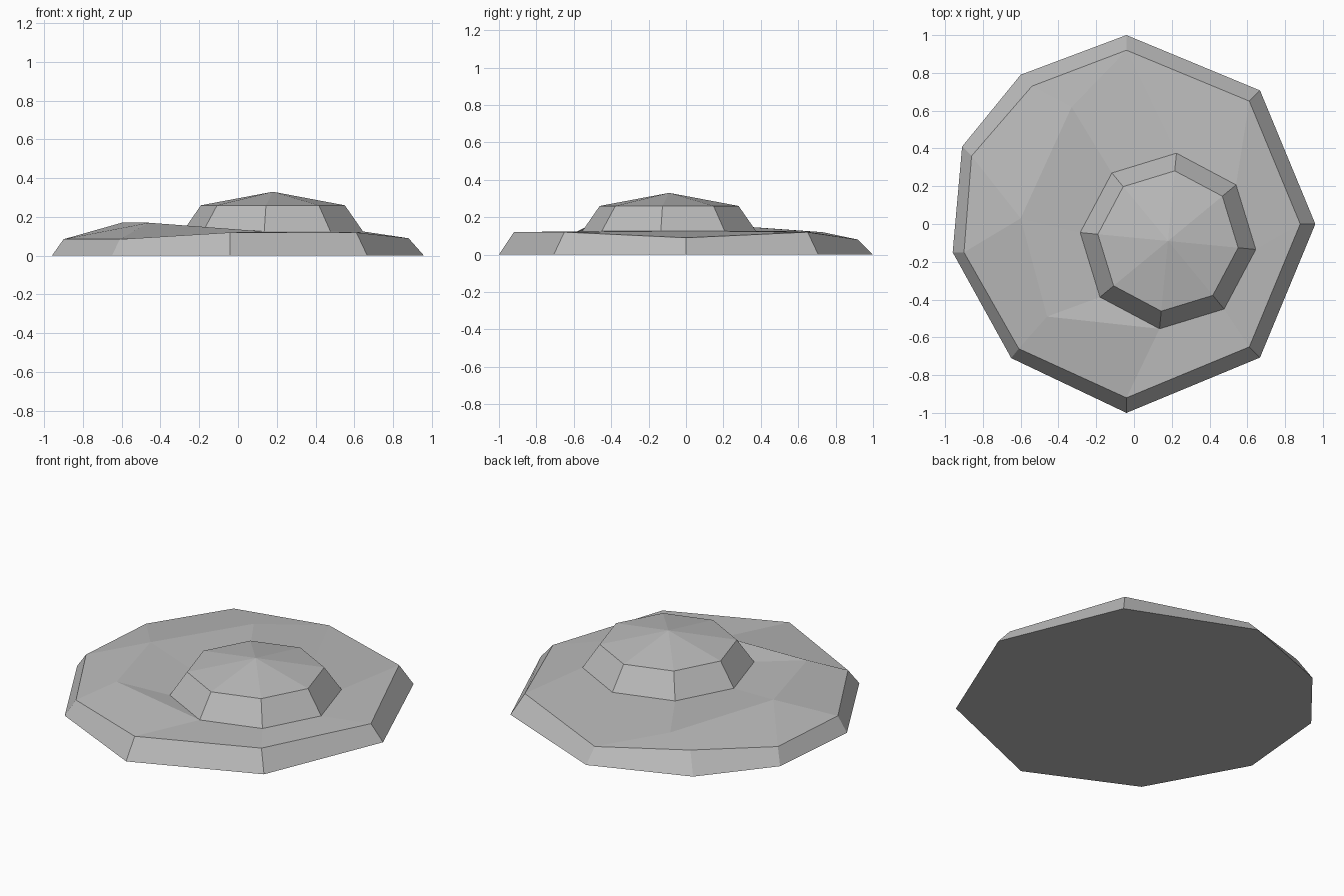
import bpy
from math import cos, sin, radians

if "Cube" in bpy.data.objects:
    bpy.data.objects.remove(bpy.data.objects["Cube"], do_unlink=True)

stone = bpy.data.materials.new("grey_stone")
stone.use_nodes = True
colour = (0.5, 0.5, 0.5, 1)
stone.diffuse_color = colour
stone.node_tree.nodes["Principled BSDF"].inputs["Base Color"].default_value = colour


def octagon(centre, radius, start, z, count=8):
    """Clockwise points of a regular octagon, seen from above."""
    x, y = centre
    angles = [radians(start - 45 * i) for i in range(count)]
    return [(x + radius * cos(a), y + radius * sin(a), z) for a in angles]


def build(name, verts, faces):
    mesh = bpy.data.meshes.new(name)
    mesh.from_pydata(verts, [], faces)
    mesh.materials.append(stone)
    mesh.validate()
    obj = bpy.data.objects.new(name, mesh)
    bpy.context.collection.objects.link(obj)
    return obj


def band(lower, upper, count):
    """Quads joining two clockwise rings given by their first index."""
    quads = []
    for i in range(count):
        j = (i + 1) % count
        quads.append((lower + j, lower + i, upper + i, upper + j))
    return quads


# Slab outline: regular on the right, weathered on the left
hub = (-0.04, 0)
foot = octagon(hub, 1, 90, 0, 5)
foot += [(-0.65, -0.71, 0), (-0.96, -0.15, 0), (-0.91, 0.41, 0), (-0.6, 0.79, 0)]
rim_heights = [0.08, 0.12, 0.09, 0.12, 0.12]
rim = [(x, y, z) for (x, y, _), z in zip(octagon(hub, 0.92, 90, 0, 5), rim_heights)]
rim += [(-0.61, -0.66, 0.085), (-0.9, -0.15, 0.085), (-0.86, 0.36, 0.085), (-0.54, 0.73, 0.12)]

# Raised ridge on the left, and the seat of the upper boulder
ridge = [(-0.46, -0.49, 0.17), (-0.6, 0.03, 0.17), (-0.33, 0.62, 0.127)]
crown = (0.18, -0.09)
seat = octagon(crown, 0.467, 84.5, 0.125)

n = len(foot)
r, m = n, 2 * n
s = m + len(ridge)
faces = [tuple(range(n))] + band(0, r, n)
# Gentle slopes between the rim and the seat
faces += band(r, s, n)[:4]
# Outer and inner flanks of the ridge
faces += [
    (r + 5, r + 4, s + 4, m), (r + 6, r + 5, m, m + 1), (r + 7, r + 6, m + 1),
    (r + 8, r + 7, m + 1, m + 2), (r, r + 8, m + 2), (r, m + 2, s + 7, s),
    (m, s + 4, s + 5), (m + 1, m, s + 5, s + 6), (m + 2, m + 1, s + 6, s + 7),
]
build("rock_slab", foot + rim + ridge + seat, faces)

# Upper boulder: tapered octagonal side with a low pointed cap
top = octagon(crown, 0.373, 84.5, 0.26)
cap = [(16, 8 + (i + 1) % 8, 8 + i) for i in range(8)]
build("upper_boulder", seat + top + [(*crown, 0.33)], band(0, 8, 8) + cap)
